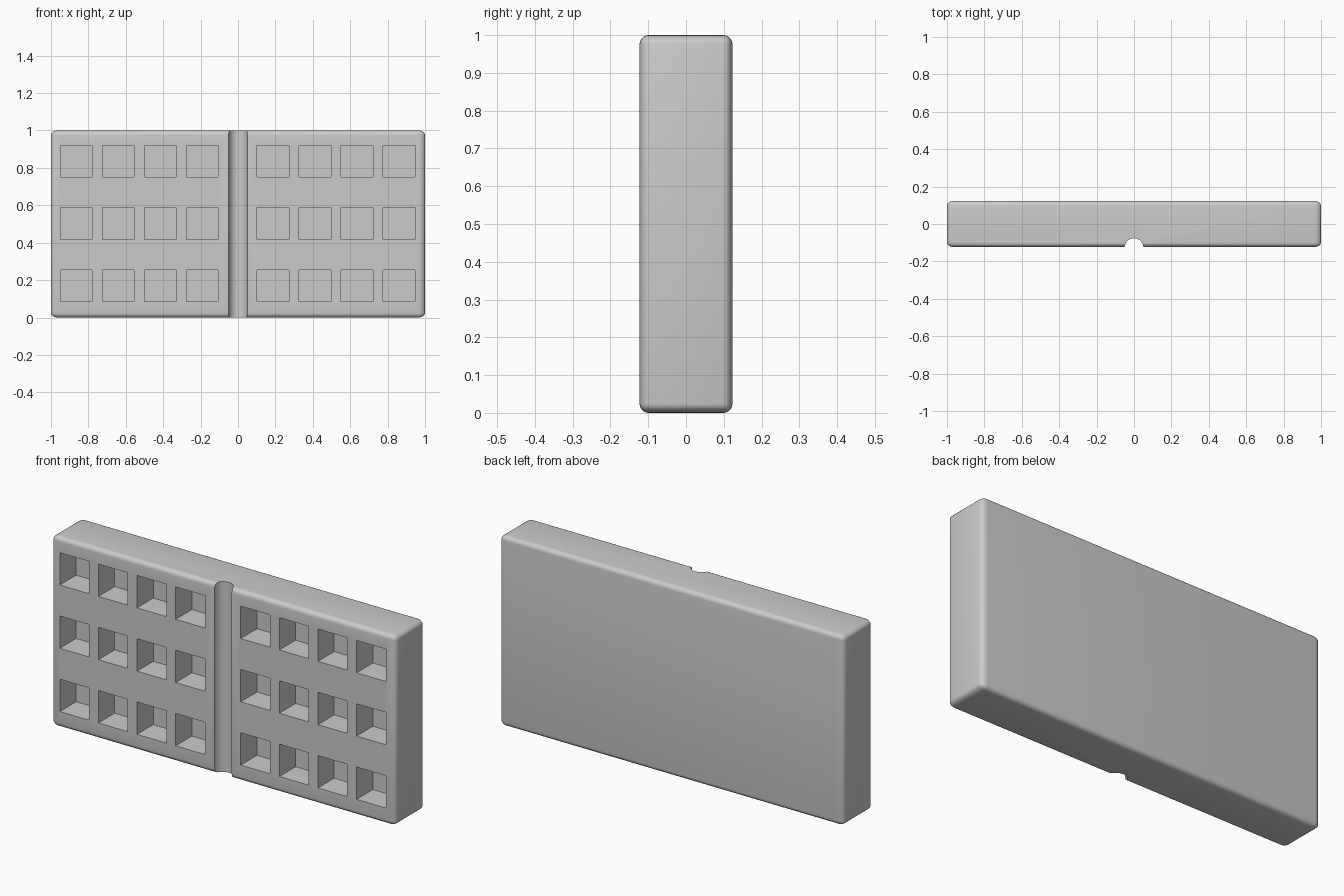
import bpy, bmesh, math
from mathutils import Matrix

if "Cube" in bpy.data.objects:
    bpy.data.objects.remove(bpy.data.objects["Cube"])

W, D, H = 2.0, 0.246, 1.0
FRONT = -D / 2
STRETCH = 1.5            # end roundings are wider along x

grey = bpy.data.materials.new("plain grey")
grey.diffuse_color = (0.6, 0.6, 0.6, 1)
grey.use_nodes = True
grey.node_tree.nodes["Principled BSDF"].inputs["Base Color"].default_value = grey.diffuse_color


def add_box(bm, centre, size):
    m = Matrix.Translation(centre) @ Matrix.Diagonal((*size, 1))
    return bmesh.ops.create_cube(bm, size=1, matrix=m)


def make_object(name, bm):
    mesh = bpy.data.meshes.new(name)
    bm.to_mesh(mesh)
    bm.free()
    mesh.materials.append(grey)
    ob = bpy.data.objects.new(name, mesh)
    bpy.context.collection.objects.link(ob)
    return ob


# Rounded slab
bm = bmesh.new()
add_box(bm, (0, 0, H / 2), (W / STRETCH, D, H))
bmesh.ops.bevel(bm, geom=bm.edges[:], offset=0.024, segments=5,
                profile=0.5, affect='EDGES')
bmesh.ops.scale(bm, vec=(STRETCH, 1, 1), verts=bm.verts)
slab = make_object("slab", bm)

# Square pockets: four columns by three rows on each half
bm = bmesh.new()
POCKET, DEPTH = 0.17, 0.135
for start in (-0.865, 0.187):
    for col in range(4):
        for row in range(3):
            add_box(bm, (start + col * 0.2245, FRONT + DEPTH / 2 - 0.05, 0.17 + row * 0.3325),
                    (POCKET, DEPTH + 0.1, POCKET))
pockets = make_object("pocket_cutter", bm)

# Half-round groove down the middle of the front
bm = bmesh.new()
bmesh.ops.create_cone(bm, cap_ends=True, segments=32, radius1=0.05, radius2=0.05,
                      depth=H + 0.2, matrix=Matrix.Translation((0, FRONT - 0.003, H / 2)))
groove = make_object("groove_cutter", bm)

bpy.context.view_layer.objects.active = slab
slab.select_set(True)
for cutter in (pockets, groove):
    cut = slab.modifiers.new(cutter.name, 'BOOLEAN')
    cut.operation = 'DIFFERENCE'
    cut.solver = 'EXACT'
    cut.object = cutter
    bpy.ops.object.modifier_apply(modifier=cut.name)
for cutter in (pockets, groove):
    bpy.data.objects.remove(cutter)

# Smooth roundings and groove, sharp pocket edges
bpy.ops.object.shade_smooth_by_angle(angle=math.radians(30))
